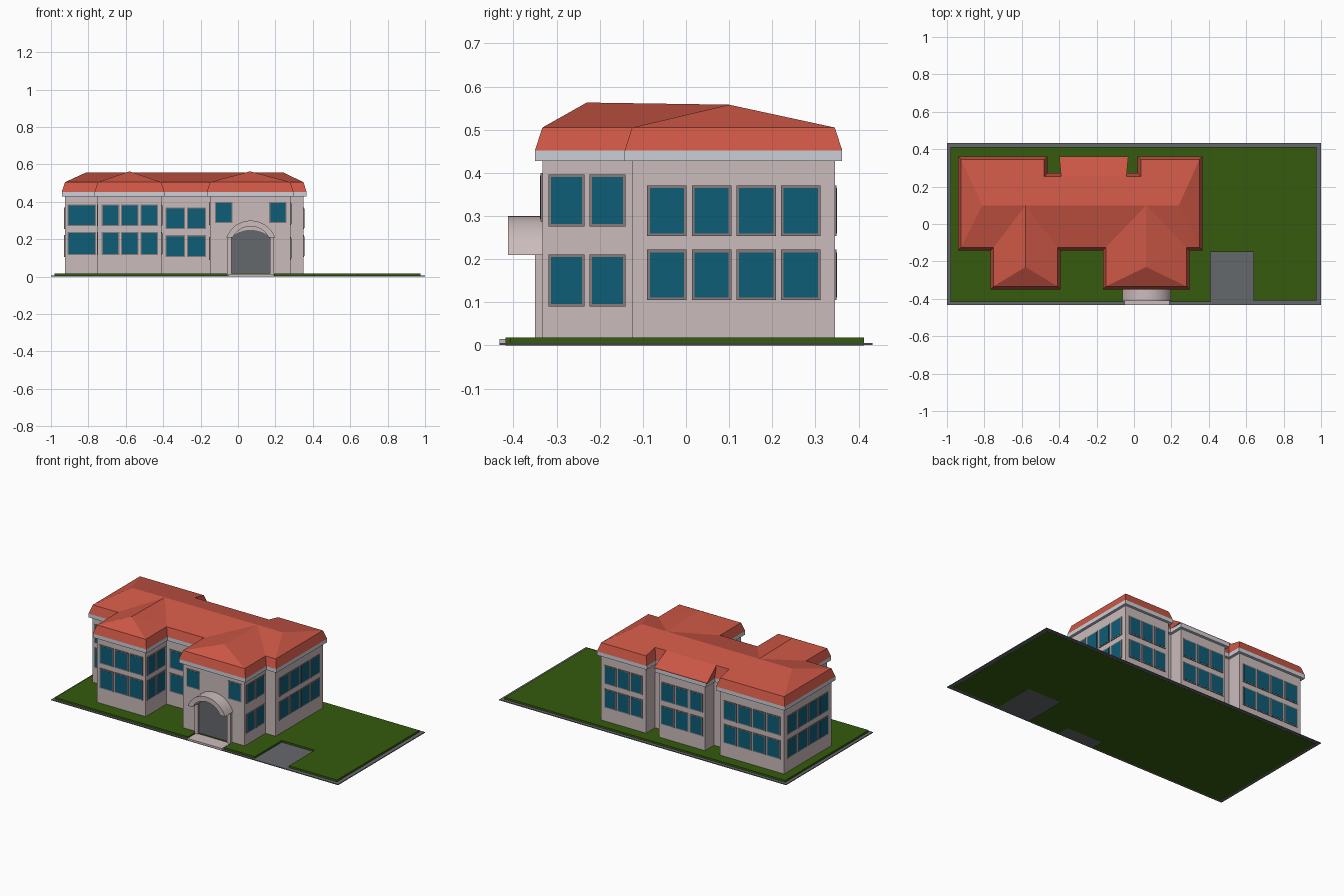
import bpy, bmesh, math

if "Cube" in bpy.data.objects:
    bpy.data.objects.remove(bpy.data.objects["Cube"])


def material(name, rgb):
    m = bpy.data.materials.new(name)
    m.diffuse_color = (*rgb, 1)
    m.use_nodes = True
    m.node_tree.nodes["Principled BSDF"].inputs["Base Color"].default_value = m.diffuse_color
    return m


WALL = material("pale_pink_plaster", (0.60, 0.50, 0.50))
TRIM = material("pale_grey_trim", (0.60, 0.63, 0.68))
ROOF = material("red_tile", (0.60, 0.095, 0.06))
GRASS = material("grass_green", (0.036, 0.105, 0.004))
GLASS = material("teal_glass", (0.004, 0.11, 0.18))
FRAME = material("brown_grey_frame", (0.25, 0.20, 0.20))
PAVING = material("paving_grey", (0.13, 0.14, 0.15))


def finish(name, bm, mat):
    bmesh.ops.recalc_face_normals(bm, faces=bm.faces)
    me = bpy.data.meshes.new(name)
    bm.to_mesh(me)
    bm.free()
    me.materials.append(mat)
    ob = bpy.data.objects.new(name, me)
    bpy.context.collection.objects.link(ob)
    return ob


def loft(bm, lower, upper, caps=True):
    """Join two loops of 3D points with side faces."""
    a = [bm.verts.new(p) for p in lower]
    b = [bm.verts.new(p) for p in upper]
    n = len(a)
    for i in range(n):
        j = (i + 1) % n
        bm.faces.new((a[i], a[j], b[j], b[i]))
    if caps:
        bm.faces.new(a[::-1])
        bm.faces.new(b)


def prism(bm, poly, z0, z1):
    loft(bm, [(x, y, z0) for x, y in poly], [(x, y, z1) for x, y in poly])


def box(bm, x0, x1, y0, y1, z0, z1):
    prism(bm, [(x0, y0), (x1, y0), (x1, y1), (x0, y1)], z0, z1)


def y_prism(bm, profile, y0, y1):
    loft(bm, [(x, y0, z) for x, z in profile], [(x, y1, z) for x, z in profile])


def offset(poly, d):
    """Grow a counter-clockwise right-angled outline by d."""
    out = []
    for i, (x, y) in enumerate(poly):
        px, py = poly[i - 1]
        nx, ny = poly[(i + 1) % len(poly)]
        ox = oy = 0
        for dx, dy in ((x - px, y - py), (nx - x, ny - y)):
            l = math.hypot(dx, dy)
            ox += dy / l
            oy -= dx / l
        out.append((x + d * ox, y + d * oy))
    return out


# Plan dimensions
XL, XR, YF, YB, YW = -0.925, 0.35, -0.125, 0.345, -0.333
WINGS = [(-0.75, -0.41), (-0.15, 0.28)]
NL, NR, ML, MR, YN = -0.48, 0.037, -0.375, -0.055, 0.255
EAVE, LIP, RIDGE, YR, HANG = 0.452, 0.505, 0.558, 0.10, 0.017

front = [(XL, YF)]
for a, b in WINGS:
    front += [(a, YF), (a, YW), (b, YW), (b, YF)]
front += [(XR, YF), (XR, YB), (NR, YB), (NR, YN)]
back = [(NL, YN), (NL, YB), (XL, YB)]
walls = front + [(MR, YN), (MR, YB), (ML, YB), (ML, YN)] + back
roof_plan = front + back

# Walls and eave trim
bm = bmesh.new()
prism(bm, walls, 0.005, 0.44)
finish("walls", bm, WALL)
bm = bmesh.new()
prism(bm, offset(walls, HANG), 0.428, EAVE)
finish("eave_trim", bm, TRIM)

# Steep lower roof band
ZN = RIDGE - (RIDGE - LIP) * (YN - YR) / (YB - YR)
bm = bmesh.new()
loft(bm, [(x, y, EAVE) for x, y in offset(roof_plan, HANG)],
     [(x, y, ZN if y == YN else LIP) for x, y in roof_plan], caps=False)
finish("lower_roof", bm, ROOF)

# Shallow upper roof: hipped main block plus two hipped wings
bm = bmesh.new()


def face(*pts):
    bm.faces.new([bm.verts.new(p) for p in pts])


ra, rb = (-0.81, YR, RIDGE), (0.24, YR, RIDGE)
fl, fr, bl, br = (XL, YF, LIP), (XR, YF, LIP), (XL, YB, LIP), (XR, YB, LIP)
face(fl, fr, rb, ra)
face(fr, br, rb)
face(bl, fl, ra)
face(ra, rb, br, (NR, YB, LIP), (NR, YN, ZN), (NL, YN, ZN), (NL, YB, LIP), bl)
for a, b in WINGS:
    c = (a + b) / 2
    tip, end = (c, -0.23, 0.563), (c, YR, RIDGE)
    face((a, YW, LIP), (b, YW, LIP), tip)
    face((b, YW, LIP), (b, YF, LIP), end, tip)
    face((a, YF, LIP), (a, YW, LIP), tip, end)
bmesh.ops.remove_doubles(bm, verts=bm.verts, dist=1e-5)
bmesh.ops.triangulate(bm, faces=[f for f in bm.faces if len(f.verts) == 4])
for f in bm.faces:
    f.normal_update()
    if f.normal.z < 0:
        f.normal_flip()
me = bpy.data.meshes.new("upper_roof")
bm.to_mesh(me)
bm.free()
me.materials.append(ROOF)
bpy.context.collection.objects.link(bpy.data.objects.new("upper_roof", me))

# Plain sloping roof over the rear middle bay
bm = bmesh.new()
ye = YB + HANG
loft(bm, [(ML - 0.015, YN, EAVE), (MR + 0.015, YN, EAVE), (MR + HANG + 0.008, ye, EAVE - 0.001),
          (ML - HANG - 0.008, ye, EAVE - 0.001)],
     [(ML - 0.015, YN, ZN), (MR + 0.015, YN, ZN), (MR + HANG + 0.008, ye, EAVE + 0.004),
      (ML - HANG - 0.008, ye, EAVE + 0.004)])
finish("rear_bay_roof", bm, ROOF)

# Windows: frame plate with a glass plate on it
frames, panes = bmesh.new(), bmesh.new()


def windows(axis, plane, out, spans, rows):
    for a, b in spans:
        for z0, z1 in rows:
            for m, inset, depth in ((frames, 0, 0.004), (panes, 0.006, 0.005)):
                lo, hi = sorted((plane - out * 0.003, plane + out * depth))
                s = (a + inset, b - inset)
                d = (lo, hi)
                xy = d + s if axis == "x" else s + d
                box(m, *xy, z0 + inset, z1 - inset)


def split(a, b, n, gap=0.009):
    w = (b - a - gap * (n - 1)) / n
    return [(a + i * (w + gap), a + i * (w + gap) + w) for i in range(n)]


HIGH = [(0.115, 0.24), (0.27, 0.387)]
MAIN = [(0.105, 0.222), (0.254, 0.371)]
WING = [(0.09, 0.211), (0.276, 0.396)]
side = split(-0.09, 0.312, 4, 0.012)
wing_side = split(-0.319, -0.14, 2, 0.012)
windows("y", YF, -1, [(-0.912, -0.758)], HIGH)
windows("y", YW, -1, split(-0.729, -0.428, 3), HIGH)
windows("y", YF, -1, split(-0.387, -0.17, 2), MAIN)
windows("y", YW, -1, [(-0.124, -0.03), (0.167, 0.259)], [(0.287, 0.4)])
windows("x", XR, 1, side, MAIN)
windows("x", XL, -1, side, MAIN)
for (a, b), rows in zip(WINGS, (HIGH, WING)):
    windows("x", a, -1, wing_side, rows)
    windows("x", b, 1, wing_side, rows)
windows("y", YB, 1, split(-0.9, -0.505, 4), MAIN)
windows("y", YB, 1, split(-0.36, -0.07, 3), MAIN)
windows("y", YB, 1, split(0.062, 0.325, 3), MAIN)
finish("window_frames", frames, FRAME)
finish("window_glass", panes, GLASS)


# Entrance: arched canopy, jambs, door and step
def arc(cx, cz, r, z_end, n=16):
    t = math.asin((z_end - cz) / r)
    return [(cx + r * math.cos(t + (math.pi - 2 * t) * i / n),
             cz + r * math.sin(t + (math.pi - 2 * t) * i / n)) for i in range(n + 1)]


DX = 0.068
bm = bmesh.new()
y_prism(bm, arc(DX, 0.161, 0.139, 0.21) + arc(DX, 0.161, 0.108, 0.21)[::-1], -0.412, YW + 0.002)
canopy = finish("entrance_canopy", bm, WALL)
bpy.context.view_layer.objects.active = canopy
canopy.select_set(True)
bpy.ops.object.shade_smooth_by_angle(angle=math.radians(30))

bm = bmesh.new()
for s in (-1, 1):
    x0, x1 = sorted((DX + s * 0.102, DX + s * 0.125))
    box(bm, x0, x1, -0.35, YW + 0.002, 0.005, 0.212)
finish("door_jambs", bm, WALL)

bm = bmesh.new()
y_prism(bm, [(DX - 0.102, 0.015), (DX + 0.102, 0.015)] + arc(DX, 0.09, 0.16, 0.2133), -0.339, YW + 0.002)
finish("door", bm, PAVING)

bm = bmesh.new()
box(bm, -0.05, 0.19, -0.432, YW + 0.002, 0.004, 0.015)
finish("entrance_step", bm, WALL)

# Site: lawn with notches for the path and driveway, on a thin paved slab
bm = bmesh.new()
GF = -0.418
prism(bm, [(-0.98, GF), (-0.055, GF), (-0.055, -0.345), (0.195, -0.345), (0.195, GF),
           (0.41, GF), (0.41, -0.15), (0.64, -0.15), (0.64, GF + 0.01), (0.975, GF + 0.01),
           (0.975, 0.412), (-0.98, 0.412)], 0, 0.018)
finish("lawn", bm, GRASS)
bm = bmesh.new()
box(bm, -1, 1, -0.432, 0.432, 0.001, 0.006)
finish("paved_slab", bm, PAVING)
